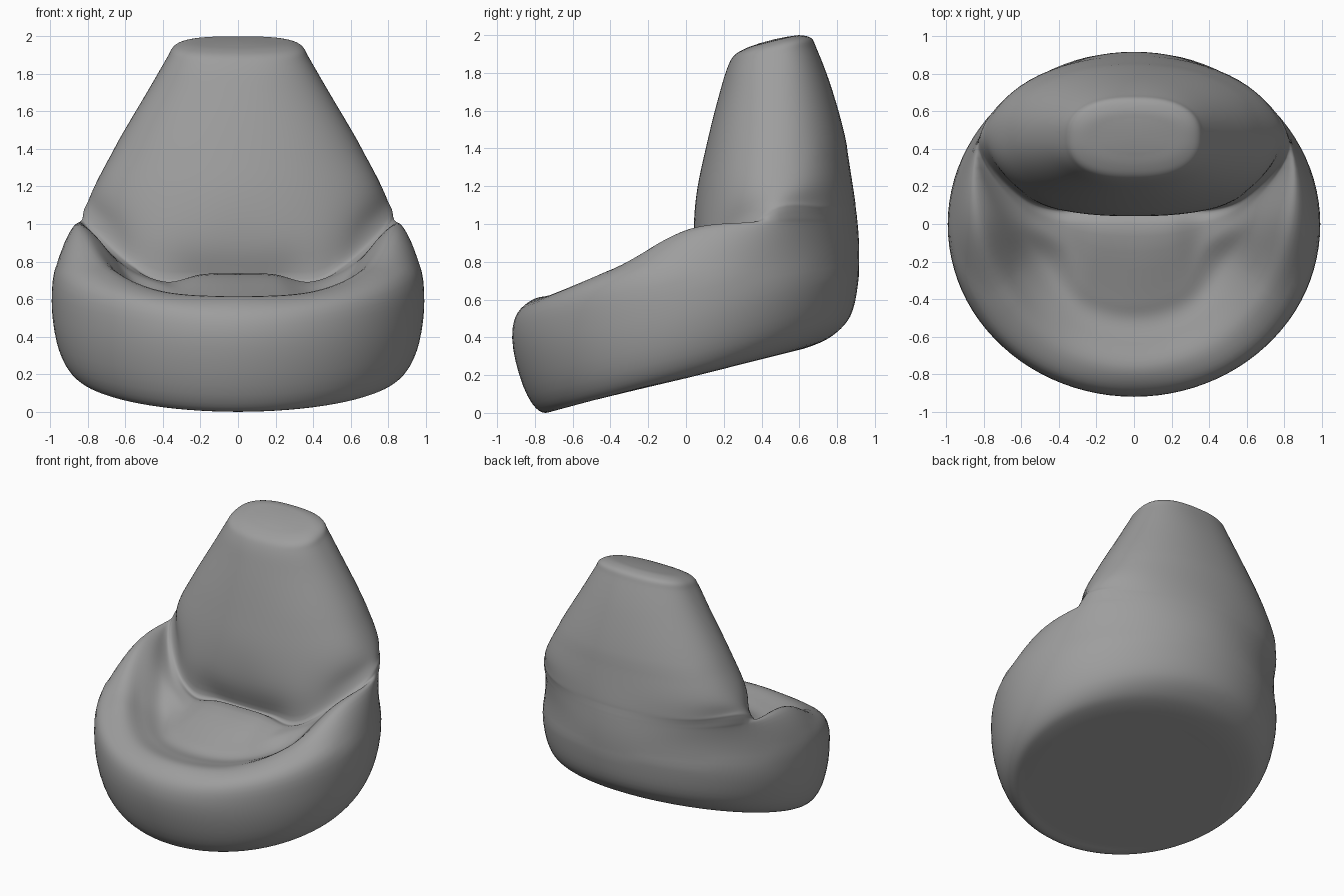
import bpy, bmesh, math
from mathutils import Vector

if "Cube" in bpy.data.objects:
    bpy.data.objects.remove(bpy.data.objects["Cube"])

N = 96      # columns around the body
STEPS = 5   # subdivisions between neighbouring rings


def spow(v, e):
    return math.copysign(abs(v) ** e, v)


def oval(a, w, yf, ys, yb, zf, zs, zb, power=2.0, warp=0.0):
    """Point on a tilted (super)ellipse; a = 0 at the front, pi at the back."""
    p = a - warp * math.sin(a)
    s, c = spow(math.sin(p), 2 / power), -spow(math.cos(p), 2 / power)
    y = ys + c * ((yb - ys) if c > 0 else (ys - yf))
    z = zs + c * (zb - zf) / 2 + c * c * ((zf + zb) / 2 - zs)
    return Vector((w * s, y, z))


def catmull(p0, p1, p2, p3, u, alpha=0.5):
    t0 = 0.0
    t1 = t0 + max((p1 - p0).length, 1e-4) ** alpha
    t2 = t1 + max((p2 - p1).length, 1e-4) ** alpha
    t3 = t2 + max((p3 - p2).length, 1e-4) ** alpha
    t = t1 + (t2 - t1) * u
    a1 = p0.lerp(p1, t / t1)
    a2 = p1.lerp(p2, (t - t1) / (t2 - t1))
    a3 = p2.lerp(p3, (t - t2) / (t3 - t2))
    b1 = a1.lerp(a2, t / t2)
    b2 = a2.lerp(a3, (t - t1) / (t3 - t1))
    return b1.lerp(b2, (t - t1) / (t2 - t1))


angles = [2 * math.pi * i / N for i in range(N)]
rings = []

# underside and outer wall: width, y front/side/back, z front/side/back
for r in [(0.45, -0.40, 0.02, 0.42, 0.09, 0.19, 0.29),
          (0.78, -0.67, 0.02, 0.66, 0.02, 0.19, 0.35),
          (0.87, -0.76, 0.01, 0.78, 0.00, 0.21, 0.41),
          (0.94, -0.84, 0.00, 0.87, 0.09, 0.30, 0.51),
          (0.99, -0.92, 0.00, 0.915, 0.39, 0.53, 0.72),
          (0.965, -0.89, 0.00, 0.92, 0.53, 0.80, 0.88)]:
    rings.append([oval(a, *r) for a in angles])

# rim, groove, cushion and crease: points at 0/30/60/90 degrees, then back width and height
seat = [
    ((0, -.78, .61), (.42, -.66, .64), (.70, -.36, .77), (.85, .01, .98), .885, 1.0),
    ((0, -.64, .60), (.34, -.53, .61), (.60, -.27, .70), (.76, .04, .94), .875, 1.02),
    ((0, -.51, .585), (.29, -.43, .59), (.49, -.19, .63), (.67, .05, .83), .865, 1.04),
    ((0, -.40, .62), (.24, -.33, .625), (.38, -.12, .665), (.605, .07, .775), .855, 1.055),
    ((0, .00, .735), (.19, .00, .73), (.38, .01, .69), (.585, .10, .775), .845, 1.07),
    ((0, .09, .69), (.21, .09, .69), (.41, .075, .69), (.59, .14, .80), .835, 1.085),
    ((0, .045, .87), (.24, .05, .88), (.46, .09, .90), (.62, .19, .95), .815, 1.11)]
for n, (*front, w, z) in enumerate(seat):
    t = n / 6
    half = [Vector(p) for p in front]
    half += [oval(math.radians(d), w, 0, 0.22 + 0.2 * t, 0.912 - 0.012 * t, z, z, z,
                  2.0, 0.2 + 0.3 * t) for d in (120, 150, 180)]
    loop = half + [Vector((-p.x, p.y, p.z)) for p in half[-2:0:-1]]
    ring = []
    for i in range(N):
        k, u = divmod(i * 12 / N, 1)
        k = int(k)
        ring.append(catmull(*[loop[(k + j) % 12] for j in (-1, 0, 1, 2)], u))
    rings.append(ring)

# backrest and slanted top: width, y front/back, z front/back, squareness
for w, yf, yb, zf, zb, power in [
        (0.775, 0.05, 0.88, 1.13, 1.24, 2.1),
        (0.64, 0.105, 0.84, 1.40, 1.47, 2.15),
        (0.475, 0.175, 0.76, 1.68, 1.75, 2.2),
        (0.375, 0.225, 0.69, 1.84, 1.93, 2.4),
        (0.345, 0.255, 0.665, 1.89, 1.98, 2.5),
        (0.29, 0.31, 0.61, 1.925, 1.997, 2.5),
        (0.15, 0.39, 0.54, 1.955, 1.99, 2.4)]:
    rings.append([oval(a, w, yf, (yf + yb) / 2, yb, zf, (zf + zb) / 2, zb, power, 0.5)
                  for a in angles])

# loft every column through the rings
bottom, top = Vector((0, 0.01, 0.19)), Vector((0, 0.465, 1.975))
bm = bmesh.new()
columns = []
for i in range(N):
    pts = [r[i] for r in rings]
    pts = [2 * pts[0] - pts[1]] + pts + [2 * pts[-1] - pts[-2]]
    col = [catmull(*pts[k:k + 4], s / STEPS)
           for k in range(len(pts) - 3) for s in range(STEPS)] + [pts[-2]]
    columns.append([bm.verts.new(p) for p in col])
vb, vt = bm.verts.new(bottom), bm.verts.new(top)
for i in range(N):
    a, b = columns[i], columns[(i + 1) % N]
    for k in range(len(a) - 1):
        bm.faces.new((a[k], b[k], b[k + 1], a[k + 1]))
    bm.faces.new((vb, b[0], a[0]))
    bm.faces.new((vt, a[-1], b[-1]))

# relax the lofted skin a little, then stand it on the floor
for _ in range(6):
    bmesh.ops.smooth_vert(bm, verts=[v for v in bm.verts if 0.75 < v.co.z < 1.4], factor=0.5,
                          use_axis_x=True, use_axis_y=True, use_axis_z=True)
bmesh.ops.recalc_face_normals(bm, faces=bm.faces)
low = min(v.co.z for v in bm.verts)
bmesh.ops.translate(bm, verts=bm.verts, vec=(0, 0, -low))
for f in bm.faces:
    f.smooth = True

mesh = bpy.data.meshes.new("beanbag_chair")
bm.to_mesh(mesh)
bm.free()
chair = bpy.data.objects.new("beanbag_chair", mesh)
bpy.context.collection.objects.link(chair)

# dark grey fabric
fabric = bpy.data.materials.new("dark_grey_fabric")
fabric.diffuse_color = (0.34, 0.34, 0.34, 1)
fabric.use_nodes = True
fabric.node_tree.nodes["Principled BSDF"].inputs["Base Color"].default_value = fabric.diffuse_color
mesh.materials.append(fabric)
